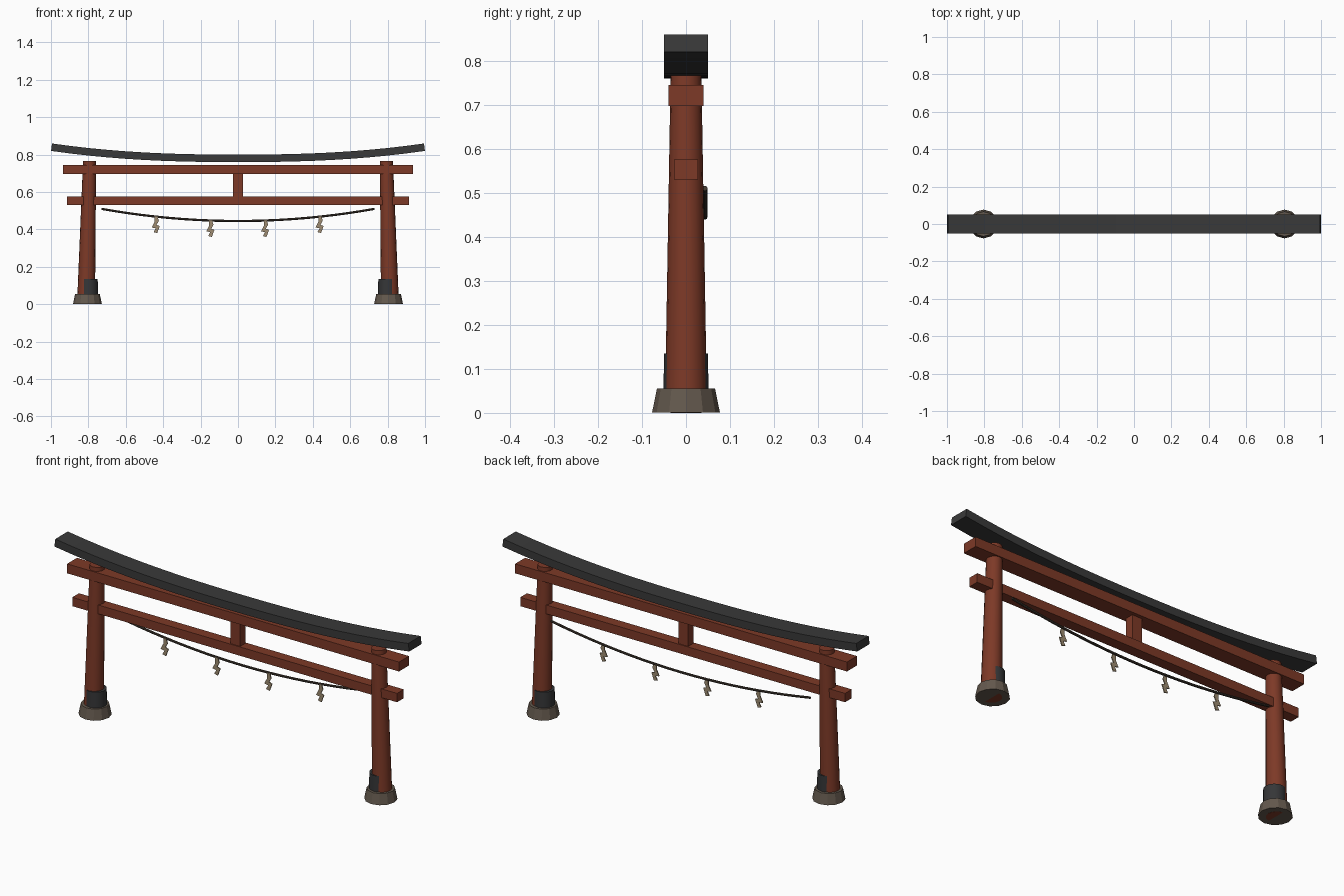
import bpy, bmesh, math
from mathutils import Matrix

if "Cube" in bpy.data.objects:
    bpy.data.objects.remove(bpy.data.objects["Cube"])


def material(name, rgb):
    m = bpy.data.materials.new(name)
    m.diffuse_color = (*rgb, 1)
    m.use_nodes = True
    m.node_tree.nodes["Principled BSDF"].inputs["Base Color"].default_value = m.diffuse_color
    return m


RED = material("vermilion", (0.205, 0.041, 0.020))
BLACK = material("roof_black", (0.041, 0.041, 0.041))
IRON = material("band_grey", (0.036, 0.037, 0.039))
STONE = material("stone", (0.125, 0.098, 0.074))
ROPE = material("rope_brown", (0.055, 0.041, 0.030))
PAPER = material("paper_tan", (0.34, 0.26, 0.165))


def make(name, bm, mat, smooth=False):
    bmesh.ops.recalc_face_normals(bm, faces=bm.faces)
    me = bpy.data.meshes.new(name)
    bm.to_mesh(me)
    bm.free()
    me.materials.append(mat)
    ob = bpy.data.objects.new(name, me)
    bpy.context.collection.objects.link(ob)
    if smooth:
        bpy.ops.object.select_all(action='DESELECT')
        ob.select_set(True)
        bpy.context.view_layer.objects.active = ob
        bpy.ops.object.shade_smooth_by_angle(angle=math.radians(35))
    return ob


def box(name, hx, hy, z0, z1, mat):
    bm = bmesh.new()
    bmesh.ops.create_cube(bm, size=1, matrix=Matrix.Translation((0, 0, (z0 + z1) / 2))
                          @ Matrix.Diagonal((2 * hx, 2 * hy, z1 - z0, 1)))
    return make(name, bm, mat)


def cone(name, x, z0, z1, r0, r1, sides, mat, tilt=0, smooth=False):
    bm = bmesh.new()
    bmesh.ops.create_cone(bm, cap_ends=True, segments=sides, radius1=r0, radius2=r1,
                          depth=z1 - z0,
                          matrix=Matrix.Translation((x, 0, (z0 + z1) / 2))
                          @ Matrix.Rotation(tilt, 4, 'Y'))
    return make(name, bm, mat, smooth)


def sweep(name, path, section, mat, smooth=False):
    """Loft a (y, normal) section along a path in the xz plane."""
    bm = bmesh.new()
    rings = []
    for i, (x, z) in enumerate(path):
        a, b = path[max(i - 1, 0)], path[min(i + 1, len(path) - 1)]
        t = math.atan2(b[1] - a[1], b[0] - a[0])
        rings.append([bm.verts.new((x - n * math.sin(t), y, z + n * math.cos(t)))
                      for y, n in section])
    k = len(section)
    for r, s in zip(rings, rings[1:]):
        for j in range(k):
            bm.faces.new((r[j], r[(j + 1) % k], s[(j + 1) % k], s[j]))
    bm.faces.new(rings[0])
    bm.faces.new(rings[-1])
    return make(name, bm, mat, smooth)


# Pillars leaning inward, with stone feet and upright iron bands
for side, label in ((-1, "left"), (1, "right")):
    cone(label + "_pillar", side * 0.803, 0.001, 0.766, 0.048, 0.035, 16, RED,
         tilt=-side * 0.025, smooth=True)
    cone(label + "_stone_foot", side * 0.805, 0.001, 0.055, 0.077, 0.066, 12, STONE)
    cone(label + "_iron_band", side * 0.80, 0.05, 0.135, 0.051, 0.050, 16, IRON, smooth=True)

# Tie beams and centre strut
box("upper_beam", 0.935, 0.04, 0.697, 0.745, RED)
box("lower_beam", 0.915, 0.027, 0.53, 0.575, RED)
box("centre_strut", 0.028, 0.022, 0.57, 0.70, RED)

# Curved top lintel
N = 20
lintel = [(x, 0.78 + 0.06 * abs(x) ** 2.4)
          for x in (0.997 * (2 * i / N - 1) for i in range(N + 1))]
sweep("curved_lintel", lintel,
      [(-0.05, -0.02), (0.05, -0.02), (0.05, 0.02), (-0.05, 0.02)], BLACK)


# Sagging rope on the back side
def rope_z(x):
    return 0.445 + 0.065 * (x / 0.73) ** 2


rope = [(x, rope_z(x)) for x in (0.73 * (i / 10 - 1) for i in range(21))]
circle = [(0.043 + 0.006 * math.cos(a), 0.006 * math.sin(a))
          for a in (math.tau * j / 8 for j in range(8))]
sweep("rope", rope, circle, ROPE, smooth=True)

# Zigzag paper streamers hanging from the rope
ZIGZAG = [(-0.008, 0), (0.008, 0), (0.015, -0.022), (0.003, -0.044), (0.020, -0.050),
          (0.006, -0.088), (-0.013, -0.083), (-0.002, -0.062), (-0.023, -0.058),
          (-0.008, -0.028)]
for i in range(4):
    x0 = -0.438 + 0.292 * i
    bm = bmesh.new()
    face = bm.faces.new([bm.verts.new((x0 + dx, 0.036, rope_z(x0) + dz)) for dx, dz in ZIGZAG])
    ext = bmesh.ops.extrude_face_region(bm, geom=[face], use_keep_orig=True)
    for v in ext["geom"]:
        if isinstance(v, bmesh.types.BMVert):
            v.co.y += 0.005
    make(f"paper_streamer_{i + 1}", bm, PAPER)
